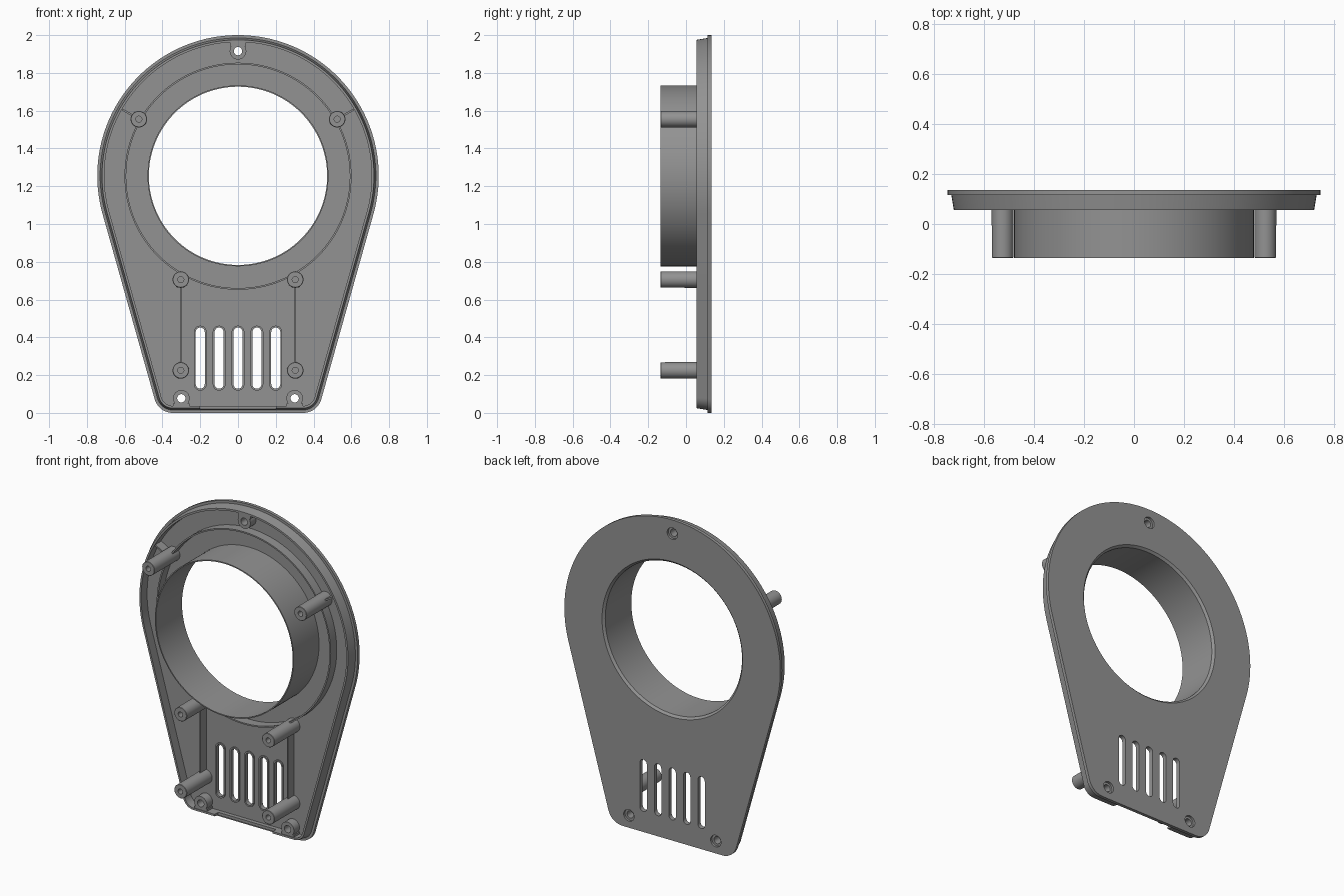
import bpy, bmesh, math
from mathutils import Vector

if "Cube" in bpy.data.objects:
    bpy.data.objects.remove(bpy.data.objects["Cube"])

CZ = 1.255                     # height of the big opening's centre
BACK, FLOOR, LIP, TIP = 0.135, 0.115, 0.056, -0.135

# Dark grey plastic
dark = bpy.data.materials.new("dark_grey")
dark.diffuse_color = (0.29, 0.29, 0.29, 1)
dark.use_nodes = True
dark.node_tree.nodes["Principled BSDF"].inputs["Base Color"].default_value = dark.diffuse_color


def arc(cx, cz, r, a0, a1, n):
    return [(cx + r * math.cos(a0 + (a1 - a0) * i / n),
             cz + r * math.sin(a0 + (a1 - a0) * i / n)) for i in range(n + 1)]


def circle(cx, cz, r, n=32):
    return arc(cx, cz, r, 0, 2 * math.pi, n)[:-1]


def slot(cx, z0, z1, r):
    return arc(cx, z1, r, 0, math.pi, 10) + arc(cx, z0, r, math.pi, 2 * math.pi, 10)


def outline(d):
    # teardrop plate outline, inset by d
    a = math.radians(15.8)
    return (arc(0, CZ, 0.745 - d, -a, math.pi + a, 96)
            + arc(-0.345, 0.1, 0.1 - d, math.pi + a, 1.5 * math.pi, 10)
            + arc(0.345, 0.1, 0.1 - d, -0.5 * math.pi, -a, 10))


def loft(name, loops, ring=False):
    # skin (points, y) loops; ring=True closes last to first, otherwise ends are capped
    bm = bmesh.new()
    rows = [[bm.verts.new((x, y, z)) for x, z in pts] for pts, y in loops]
    n = len(rows[0])
    pairs = list(zip(rows, rows[1:])) + ([(rows[-1], rows[0])] if ring else [])
    for a, b in pairs:
        for i in range(n):
            j = (i + 1) % n
            bm.faces.new((a[i], a[j], b[j], b[i]))
    if not ring:
        bm.faces.new(rows[0])
        bm.faces.new(rows[-1])
    bmesh.ops.recalc_face_normals(bm, faces=bm.faces)
    me = bpy.data.meshes.new(name)
    bm.to_mesh(me)
    bm.free()
    me.materials.append(dark)
    ob = bpy.data.objects.new(name, me)
    bpy.context.collection.objects.link(ob)
    return ob


def rib(name, p, q, width, y0=LIP):
    p, q = Vector(p), Vector(q)
    d = (q - p).normalized() * width / 2
    s = Vector((-d.y, d.x))
    pts = [tuple(v) for v in (p + s, q + s, q - s, p - s)]
    return loft(name, [(pts, y0), (pts, FLOOR + 0.002)])


def cut(ob, cutters):
    for c in cutters:
        m = ob.modifiers.new("cut", 'BOOLEAN')
        m.operation, m.solver, m.object = 'DIFFERENCE', 'EXACT', c
        bpy.context.view_layer.objects.active = ob
        bpy.ops.object.modifier_apply(modifier=m.name)
        bpy.data.objects.remove(c)


screws = [(0, 1.915), (-0.3, 0.077), (0.3, 0.077)]
vents = [-0.2, -0.1, 0, 0.1, 0.2]
V0, V1 = 0.152, 0.428          # vent arc centres

# Back plate with bore, vents and recessed screw holes
plate = loft("back_plate", [(outline(0), FLOOR), (outline(0), BACK)])
cutters = [loft("bore_cutter", [(circle(0, CZ, 0.472, 128), 0.05),
                                (circle(0, CZ, 0.472, 128), 0.122),
                                (circle(0, CZ, 0.487, 128), 0.137)])]
for x in vents:
    s = slot(x, V0, V1, 0.024)
    cutters.append(loft("vent_cutter", [(s, 0.05), (s, 0.2)]))
for x, z in screws:
    big, small = circle(x, z, 0.036), circle(x, z, 0.022)
    cutters.append(loft("screw_cutter", [(big, 0.2), (big, 0.121), (small, 0.121), (small, 0.05)]))
cut(plate, cutters)

# Tapered lip around the edge, lowered along the bottom
lip = loft("edge_lip", [(outline(0.015), FLOOR + 0.001), (outline(0.025), LIP),
                        (outline(0.037), LIP), (outline(0.037), FLOOR + 0.001)], ring=True)
notch = [(-0.2, -0.1), (0.2, -0.1), (0.2, 0.06), (-0.2, 0.06)]
cut(lip, [loft("notch_cutter", [(notch, 0.0), (notch, 0.09)])])

# Main tube and the thin ring around it
loft("main_tube", [(circle(0, CZ, r, 128), y) for r, y in
                   ((0.479, FLOOR + 0.002), (0.479, TIP), (0.472, TIP), (0.472, FLOOR + 0.002))], ring=True)
loft("ring_rib", [(circle(0, CZ - 0.002, r, 128), y) for r, y in
                  ((0.601, FLOOR + 0.002), (0.601, LIP), (0.592, LIP), (0.592, FLOOR + 0.002))], ring=True)

# Slightly raised rims around vents
for x in vents:
    o, i = slot(x, V0, V1, 0.034), slot(x, V0, V1, 0.024)
    loft("vent_rim", [(o, FLOOR + 0.001), (o, 0.107), (i, 0.107), (i, FLOOR + 0.001)], ring=True)

# Screw bosses joined to the lip
for x, z in screws:
    o, i = circle(x, z, 0.044), circle(x, z, 0.022)
    loft("screw_boss", [(o, FLOOR + 0.001), (o, LIP + 0.004), (i, LIP + 0.004), (i, FLOOR + 0.001)], ring=True)
    s = 1 if z > 1 else -1
    rib("boss_web", (x, z + s * 0.026), (x, z + s * 0.048), 0.086, LIP + 0.004)

# Mounting posts with blind holes, plus their ribs
for s in (-1, 1):
    for x, z in ((0.525, 1.555), (0.303, 0.706), (0.303, 0.225)):
        x *= s
        loft("mounting_post", [(circle(x, z, 0.044), FLOOR + 0.002), (circle(x, z, 0.043), TIP + 0.002),
                               (circle(x, z, 0.041), TIP), (circle(x, z, 0.016), TIP),
                               (circle(x, z, 0.016), 0.04)])
    rib("upright_rib", (s * 0.303, 0.26), (s * 0.303, 0.67), 0.007)
    rib("radial_rib", (s * 0.555, 1.573), (s * 0.612, 1.606), 0.01)

# Smooth the curved walls, keep edges sharp
bpy.ops.object.select_all(action='SELECT')
bpy.context.view_layer.objects.active = plate
bpy.ops.object.shade_smooth_by_angle(angle=math.radians(30))
